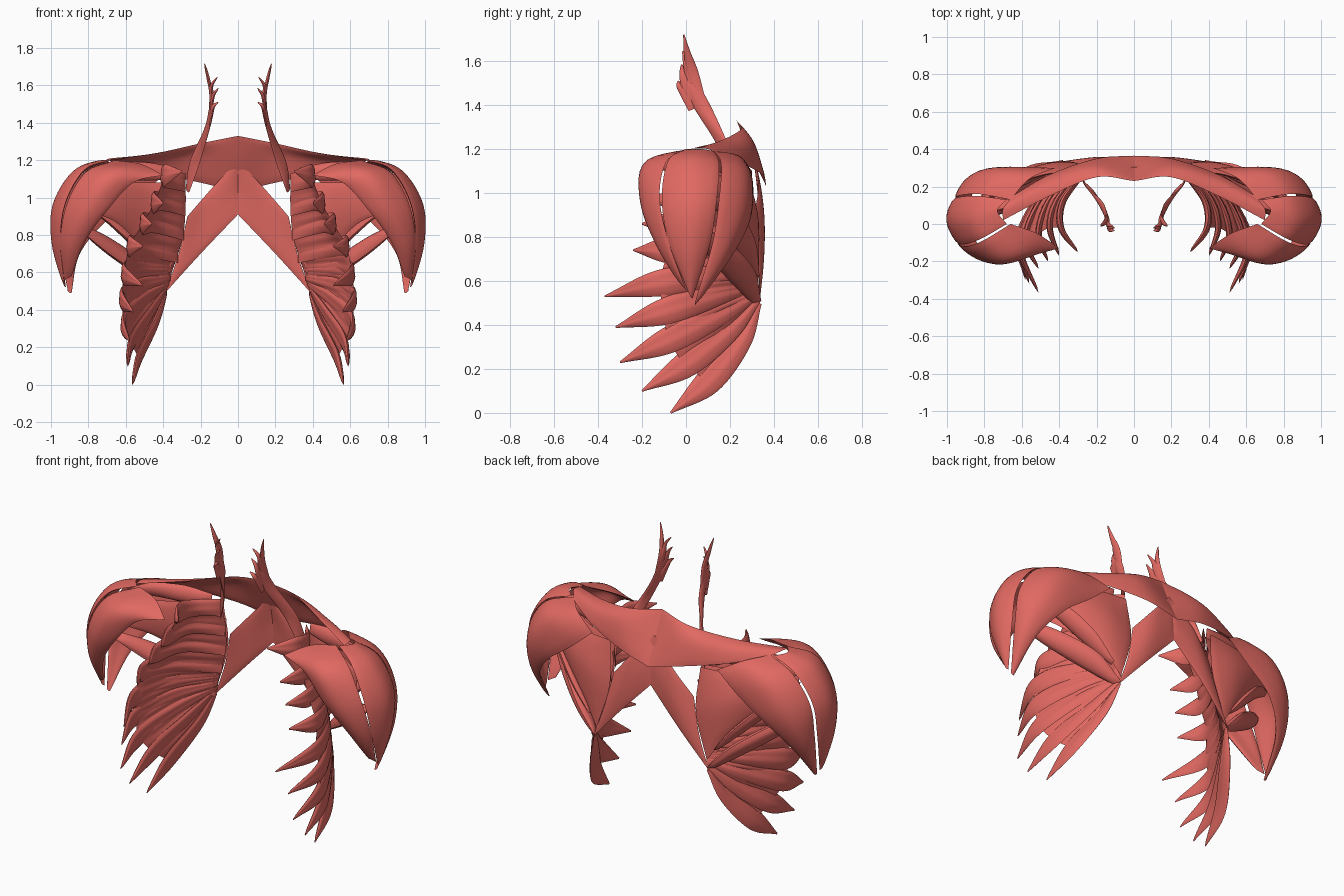
import bpy, bmesh, math
from mathutils import Vector

mat = bpy.data.materials.new("muscle_red")
mat.diffuse_color = (0.75, 0.14, 0.12, 1)


def spline(pts, t):
    """Catmull-Rom through pts, t in 0..1 (ends extrapolated)."""
    n = len(pts) - 1
    i = min(int(t * n), n - 1)
    f = t * n - i
    b, c = pts[i], pts[i + 1]
    a = pts[i - 1] if i > 0 else b * 2 - c
    d = pts[i + 2] if i + 2 <= n else c * 2 - b
    return 0.5 * (2 * b + (c - a) * f + (2 * a - 5 * b + 4 * c - d) * f * f
                  + (3 * b - a - 3 * c + d) * f ** 3)


def muscle(name, rows, thick, nu=24, nv=14, ripple=0.0, fibres=8):
    """Lens-shaped body lofted over fibre rows, mirrored to both sides."""
    rows = [[Vector(p) for p in r] for r in rows]

    def surf(u, v):
        return spline([spline(r, u) for r in rows], v)

    bm = bmesh.new()
    sides = []
    e = 0.01
    grid = [[(surf(i / nu, j / nv), i / nu, j / nv) for j in range(nv + 1)] for i in range(nu + 1)]
    for s in (1, -1):
        layer = []
        for line in grid:
            out = []
            for p, u, v in line:
                u0, u1 = max(u - e, 0), min(u + e, 1)
                v0, v1 = max(v - e, 0), min(v + e, 1)
                n = (surf(u1, v) - surf(u0, v)).normalized().cross(
                    (surf(u, v1) - surf(u, v0)).normalized())
                n = n.normalized() if n.length > 1e-6 else Vector()
                k = math.sqrt(max(0, math.sin(math.pi * u) * math.sin(math.pi * v)))
                h = thick * k + ripple * k * math.sin(v * fibres * 2 * math.pi)
                out.append(bm.verts.new(p + n * h * s))
            layer.append(out)
        sides.append(layer)
        for i in range(nu):
            for j in range(nv):
                bm.faces.new((layer[i][j], layer[i + 1][j], layer[i + 1][j + 1], layer[i][j + 1]))
    bmesh.ops.remove_doubles(bm, verts=bm.verts, dist=0.0004)
    bmesh.ops.recalc_face_normals(bm, faces=bm.faces)
    me = bpy.data.meshes.new(name)
    bm.to_mesh(me)
    bm.free()
    ob = bpy.data.objects.new(name, me)
    bpy.context.collection.objects.link(ob)
    me.materials.append(mat)
    ob.modifiers.new("mirror", 'MIRROR').use_axis[0] = True
    bpy.context.view_layer.objects.active = ob
    ob.select_set(True)
    bpy.ops.object.shade_smooth_by_angle(angle=math.radians(50))
    ob.select_set(False)


def strip(name, path, widths, thick, **kw):
    """Strap along a path, widened in the side (y-z) plane."""
    P = [Vector(p) for p in path]
    lo, hi = [], []
    for i, p in enumerate(P):
        t = P[min(i + 1, len(P) - 1)] - P[max(i - 1, 0)]
        w = Vector((0, -t.z, t.y)).normalized() * widths[i]
        lo.append(p - w)
        hi.append(p + w)
    muscle(name, [lo, [(a + b) / 2 for a, b in zip(lo, hi)], hi], thick, nv=10, **kw)


# Deltoid, three heads meeting at one insertion
muscle("deltoid_front", [
    [(.40, -.13, 1.12), (.56, -.17, 1.08), (.70, -.18, .93), (.82, -.12, .76), (.89, -.02, .58)],
    [(.52, -.05, 1.18), (.68, -.18, 1.12), (.80, -.18, .95), (.89, -.11, .76), (.91, -.01, .57)],
    [(.66, .0, 1.2), (.81, -.09, 1.14), (.91, -.12, .98), (.95, -.08, .78), (.93, .0, .56)]], .022)
muscle("deltoid_middle", [
    [(.68, .0, 1.2), (.82, -.08, 1.15), (.92, -.11, .98), (.95, -.08, .78), (.93, .01, .55)],
    [(.73, .07, 1.2), (.87, .03, 1.13), (.97, .02, .96), (.98, .02, .76), (.93, .02, .53)],
    [(.68, .13, 1.19), (.84, .15, 1.13), (.95, .14, .97), (.96, .11, .77), (.92, .03, .52)]], .02)
muscle("deltoid_back", [
    [(.66, .13, 1.19), (.83, .16, 1.13), (.94, .15, .97), (.95, .12, .77), (.91, .04, .5)],
    [(.56, .24, 1.17), (.73, .27, 1.08), (.85, .25, .92), (.91, .17, .73), (.90, .04, .49)],
    [(.42, .30, 1.10), (.56, .30, .98), (.73, .28, .85), (.85, .19, .69), (.89, .04, .49)]], .022)

# Trapezius band from spine to shoulder
muscle("trapezius", [
    [(0, .23, 1.33), (.2, .25, 1.29), (.45, .15, 1.235), (.70, .02, 1.2)],
    [(0, .285, 1.2), (.22, .30, 1.22), (.45, .22, 1.205), (.70, .08, 1.205)],
    [(0, .365, 1.03), (.2, .35, 1.08), (.45, .265, 1.13), (.65, .15, 1.18)]], .012)

# Rhomboid from spine down to the inner shoulder-blade edge
muscle("rhomboid", [
    [(0, .30, 1.2), (.14, .33, 1.05), (.27, .31, .9)],
    [(0, .33, 1.05), (.17, .345, .87), (.32, .33, .69)],
    [(0, .34, .91), (.2, .35, .70), (.39, .335, .49)]], .012)

# Shoulder-blade muscles
muscle("infraspinatus", [
    [(.30, .29, 1.08), (.5, .26, 1.08), (.7, .19, 1.08), (.84, .10, 1.06)],
    [(.29, .32, .82), (.46, .30, .9), (.65, .23, .98), (.84, .11, 1.03)],
    [(.37, .33, .55), (.48, .30, .7), (.65, .23, .87), (.84, .12, 1.0)]], .025)
muscle("subscapularis", [
    [(.30, .25, 1.08), (.48, .20, 1.08), (.65, .1, 1.08), (.78, .03, 1.05)],
    [(.31, .28, .82), (.47, .22, .9), (.64, .11, .97), (.78, .03, .99)],
    [(.38, .30, .55), (.5, .24, .72), (.64, .12, .86), (.77, .03, .92)]], .02)
strip("teres_minor", [(.42, .32, .62), (.55, .27, .76), (.70, .2, .9), (.84, .12, .98)],
      [.015, .05, .045, .015], .025)
strip("teres_major", [(.38, .325, .5), (.52, .26, .62), (.69, .15, .74), (.84, .04, .84)],
      [.02, .06, .055, .025], .035)
strip("supraspinatus", [(.33, .22, 1.13), (.5, .17, 1.14), (.68, .11, 1.14), (.82, .06, 1.09)],
      [.03, .05, .045, .02], .03)

# Serratus: a rib-hugging sheet that splits into finger slips
slips = [
    [(.38, .33, .50), (.44, .25, .33), (.53, .10, .14), (.565, -.07, .0)],
    [(.38, .33, .52), (.47, .20, .38), (.57, .0, .22), (.59, -.20, .10)],
    [(.37, .33, .54), (.50, .16, .45), (.61, -.08, .33), (.58, -.30, .23)],
    [(.36, .32, .57), (.52, .13, .53), (.62, -.10, .46), (.56, -.32, .39)],
    [(.35, .32, .62), (.52, .12, .62), (.61, -.12, .59), (.51, -.37, .53)],
    [(.32, .31, .70), (.50, .12, .73), (.58, -.08, .74), (.51, -.24, .74)],
    [(.29, .30, .82), (.45, .13, .86), (.51, -.05, .86), (.46, -.20, .86)],
    [(.28, .28, .95), (.41, .13, .98), (.45, -.02, .97), (.40, -.17, .97)],
    [(.28, .25, 1.08), (.38, .12, 1.10), (.39, -.02, 1.12), (.30, -.15, 1.14)]]
muscle("serratus_sheet", [s[:3] for s in slips], .010, nu=20, nv=90, ripple=.003, fibres=18)
for k, s in enumerate(slips):
    start = .015 if k < 5 else .05
    strip("serratus_slip_%d" % (k + 1), s, [start, .05, .06, .004], .017,
          ripple=.002, fibres=2)

# Levator strap rising to the neck, ending in four slips
muscle("levator", [
    [(.26, .20, 1.03), (.20, .15, 1.2), (.15, .04, 1.38), (.135, -.03, 1.5)],
    [(.27, .22, 1.03), (.23, .18, 1.2), (.165, .08, 1.38), (.145, .01, 1.51)],
    [(.28, .25, 1.05), (.255, .20, 1.2), (.17, .12, 1.38), (.145, .055, 1.5)]], .01)
for k, path in enumerate([
        [(.155, .07, 1.42), (.145, .03, 1.55), (.16, .005, 1.64), (.18, -.01, 1.72)],
        [(.15, .05, 1.42), (.14, .02, 1.54), (.14, .0, 1.6), (.11, -.015, 1.645)],
        [(.15, .03, 1.42), (.14, .0, 1.5), (.13, -.015, 1.55), (.105, -.02, 1.585)],
        [(.15, .03, 1.38), (.14, .0, 1.45), (.13, -.03, 1.49), (.105, -.035, 1.51)]]):
    strip("levator_slip_%d" % (k + 1), path, [.02, .025, .015, .003], .009)
